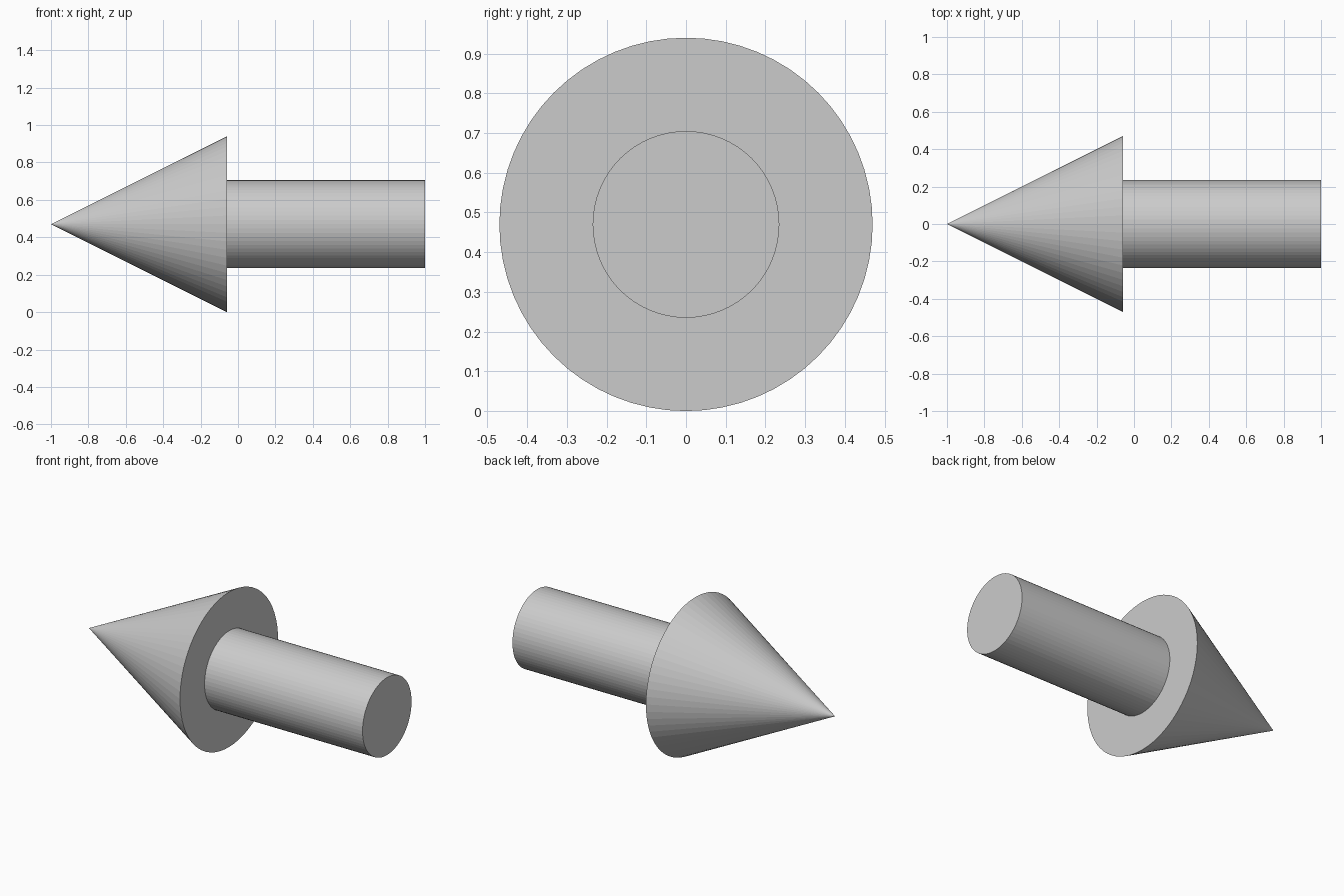
import bpy
import math

cube = bpy.data.objects.get("Cube")
if cube:
    bpy.data.objects.remove(cube, do_unlink=True)

RADIUS = 0.47      # arrow head radius, also the height of the axis
TIP, NECK, END = -1.0, -0.06, 1.0
SIDES = 64

grey = bpy.data.materials.new("light grey")
grey.use_nodes = True
colour = (0.6, 0.6, 0.6, 1)
grey.diffuse_color = colour
grey.node_tree.nodes["Principled BSDF"].inputs["Base Color"].default_value = colour


def add_section(name, x_start, x_end, r_start, r_end):
    """Round section along x, from x_end (r_end) to x_start (r_start)."""
    bpy.ops.mesh.primitive_cone_add(
        vertices=SIDES, radius1=r_end, radius2=r_start, depth=x_end - x_start,
        location=((x_start + x_end) / 2, 0, RADIUS),
        rotation=(0, -math.pi / 2, 0))
    obj = bpy.context.object
    obj.name = name
    obj.data.materials.append(grey)
    return obj


# Pointed head, facing -x
add_section("arrow_head", TIP, NECK, 0, RADIUS)

# Straight shaft behind the head
add_section("arrow_shaft", NECK, END, RADIUS / 2, RADIUS / 2)
